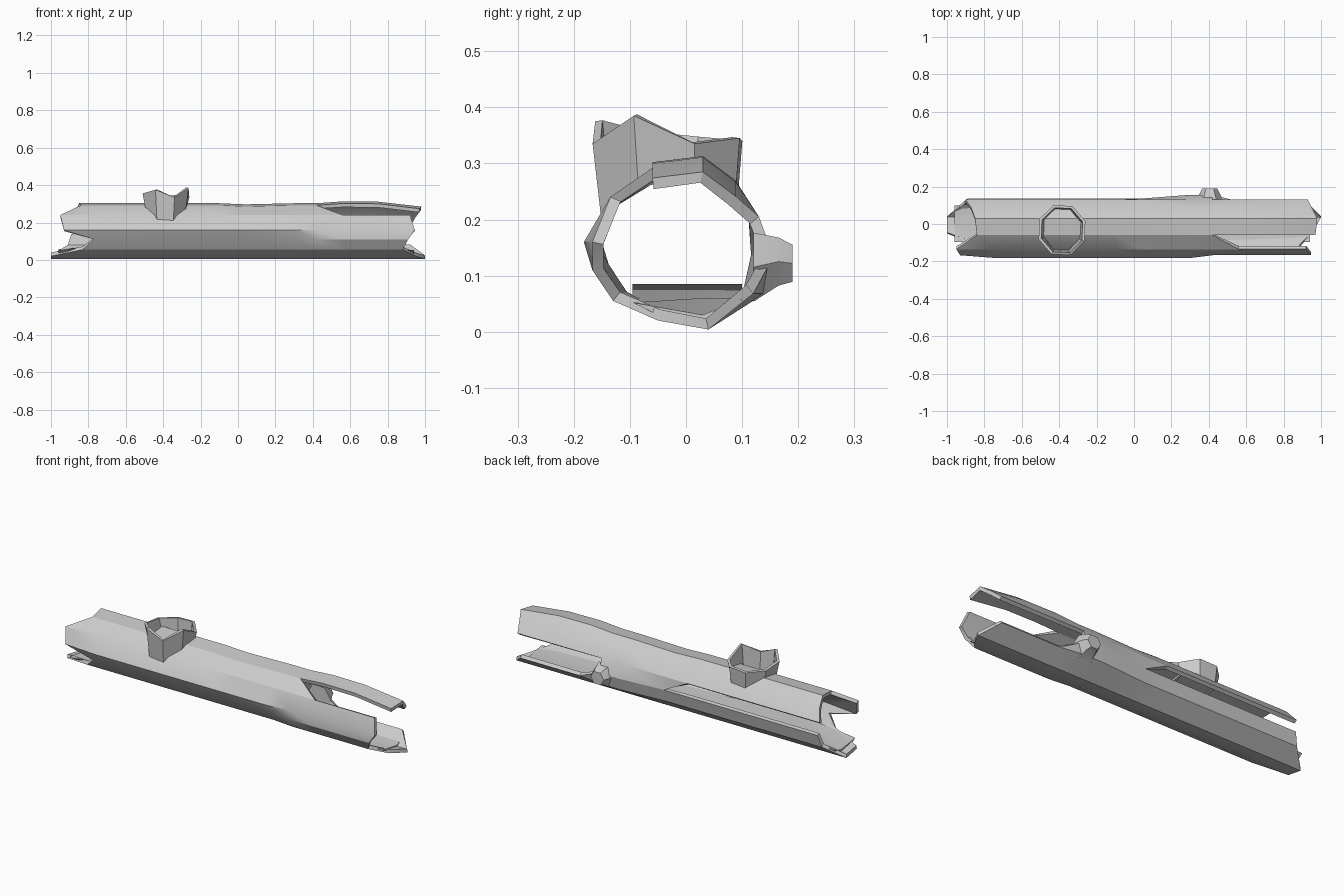
import bpy, bmesh, math

if "Cube" in bpy.data.objects:
    bpy.data.objects.remove(bpy.data.objects["Cube"])

def make_object(name, bm, thickness=0):
    me = bpy.data.meshes.new(name)
    bm.to_mesh(me)
    bm.free()
    ob = bpy.data.objects.new(name, me)
    bpy.context.collection.objects.link(ob)
    bpy.ops.object.select_all(action='DESELECT')
    ob.select_set(True)
    bpy.context.view_layer.objects.active = ob
    if thickness:
        m = ob.modifiers.new("wall", 'SOLIDIFY')
        m.thickness = thickness
        m.offset = -1
        bpy.ops.object.modifier_apply(modifier=m.name)
    bpy.ops.object.shade_smooth_by_angle(angle=math.radians(25))
    return ob

# Hollow log: grain lines around the section, each with (y, z, left end, right end)
lines = [(.03, .303, -.85, .98), (-.06, .292, -.84, .97), (-.135, .24, -.95, .92),
         (-.182, .16, -.93, .945), (-.155, .11, -.77, .91), (-.118, .055, -.83, .88),
         (-.05, .02, -1, .95), (.04, .004, -1, 1), (.12, .068, -.91, .92),
         (.136, .135, -.89, .86), (.13, .205, -.9, .93), (.088, .26, -.87, .95)]
stations = [None, -.74, -.45, -.1, .04, .3, .42, .56, .75, None]
N, S = len(lines), len(stations)

bm = bmesh.new()
grid = []
for i, x in enumerate(stations):
    row = []
    for k, (y, z, x0, x1) in enumerate(lines):
        px = x0 if i == 0 else x1 if i == S - 1 else x
        if k == 3 and (i == 0 or i > 5):
            y += .015                     # front flattens towards the ends
        if k in (4, 5) and i > 5:
            y -= .012
        if k in (8, 9) and i in (5, 6):
            y += .02                      # swelling around the knot
        if k in (0, 1, 11):
            z += {7: .01, 8: .008, 4: -.006, 9: -.018}.get(i, 0)
        row.append(bm.verts.new((px, y, z)))
    grid.append(row)

# Splits in the wall: station cells removed per panel; tip cells keep one triangle
holes = {1: {7, 8}, 8: {7, 8}, 9: {0, 1, 2, 6, 7, 8}}
tips = {(1, 6): (0, 2, 3), (8, 6): (0, 1, 3), (9, 3): (1, 2, 3)}
for i in range(S - 1):
    for k in range(N):
        if i in holes.get(k, ()):
            continue
        n = (k + 1) % N
        q = [grid[i][k], grid[i][n], grid[i + 1][n], grid[i + 1][k]]
        if (k, i) == (1, 6):
            q = [q[0], q[1], q[2]]
        elif (k, i) in tips:
            q = [q[j] for j in tips[(k, i)]]
        bm.faces.new(q)
make_object("hollow_log", bm, .02)

# Raised floor inside the log
bm = bmesh.new()
prev = None
for x, h in ((-.96, .035), (-.8, .07), (-.6, .085), (.2, .06), (.94, .03)):
    row = [bm.verts.new((x, y, z)) for y, z in
           ((-.05, .03), (.04, .018), (.10, max(h, .058)), (.03, h), (-.095, max(h, .052)))]
    if prev:
        for j in range(5):
            n = (j + 1) % 5
            bm.faces.new((prev[j], prev[n], row[n], row[j]))
    else:
        bm.faces.new(row)
    prev = row
bm.faces.new(prev)
bmesh.ops.recalc_face_normals(bm, faces=bm.faces[:])
make_object("inner_floor", bm)

# Broken branch stump: hollow octagon with a jagged rim
bm = bmesh.new()
rim = [.335, .345, .34, .345, .355, .375, .335, .385]
top, base = [], []
for j, h in enumerate(rim):
    a = math.radians(45 * j + 20)
    c, s = math.cos(a), math.sin(a)
    top.append(bm.verts.new((-.385 + .133 * c, -.033 + .142 * s, h)))
    y = -.03 + .13 * s
    z = .285 if -.06 < y < .03 else .285 - (.7 * (-.06 - y) if y < 0 else .6 * (y - .03))
    base.append(bm.verts.new((-.385 + .115 * c, y, z - .01)))
for j in range(8):
    n = (j + 1) % 8
    bm.faces.new((base[j], base[n], top[n], top[j]))
make_object("branch_stump", bm, .015)

# Small knot on the back
bm = bmesh.new()
rings = []
for y, r, dz in ((.12, .075, .115), (.165, .052, .125), (.19, .04, .122)):
    rings.append([bm.verts.new((.405 + r * math.cos(j * math.pi / 3), y,
                  dz + .95 * r * math.sin(j * math.pi / 3))) for j in range(6)])
for a, b in zip(rings, rings[1:]):
    for j in range(6):
        n = (j + 1) % 6
        bm.faces.new((a[j], a[n], b[n], b[j]))
bm.faces.new(rings[0])
bm.faces.new(rings[-1])
bmesh.ops.recalc_face_normals(bm, faces=bm.faces[:])
make_object("back_knot", bm)
